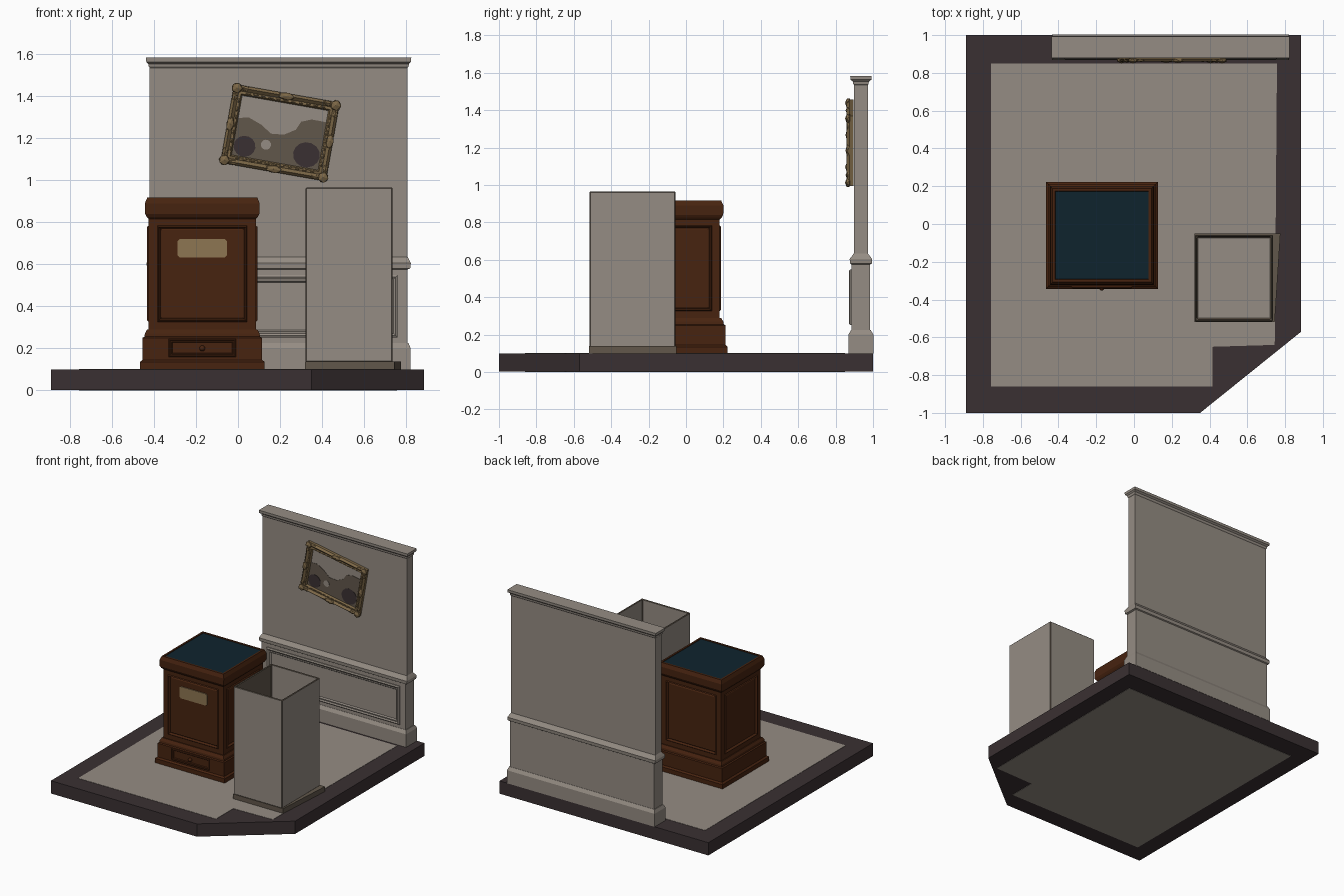
import bpy, bmesh, math
from mathutils import Matrix, Vector

if "Cube" in bpy.data.objects:
    bpy.data.objects.remove(bpy.data.objects["Cube"], do_unlink=True)


def material(name, r, g, b):
    m = bpy.data.materials.new(name)
    m.use_nodes = True
    m.diffuse_color = (r, g, b, 1)
    m.node_tree.nodes["Principled BSDF"].inputs["Base Color"].default_value = (r, g, b, 1)
    return m


PLASTER = material("warm grey plaster", .30, .264, .228)
STONE = material("dark stone", .042, .030, .032)
WOOD = material("brown wood", .063, .017, .005)
GLASS = material("deep blue", .0045, .017, .027)
GOLD = material("old gold", .20, .135, .062)
TAN = material("tan label", .27, .18, .085)
TAUPE = material("worn taupe", .12, .095, .07)


def finish(name, bm, mats, matrix=None):
    bmesh.ops.recalc_face_normals(bm, faces=bm.faces)
    me = bpy.data.meshes.new(name)
    bm.to_mesh(me)
    bm.free()
    for m in mats:
        me.materials.append(m)
    ob = bpy.data.objects.new(name, me)
    bpy.context.collection.objects.link(ob)
    ob.matrix_world = matrix or Matrix()
    return ob


def loft(rings, closed=False):
    """Stack rectangles (half x, half y, z); capped, or closed into a frame."""
    bm = bmesh.new()
    signs = ((-1, -1), (1, -1), (1, 1), (-1, 1))
    vs = [[bm.verts.new((sx * hx, sy * hy, z)) for sx, sy in signs] for hx, hy, z in rings]
    pairs = list(zip(vs, vs[1:])) + ([(vs[-1], vs[0])] if closed else [])
    for a, b in pairs:
        for i in range(4):
            j = (i + 1) % 4
            bm.faces.new((a[i], a[j], b[j], b[i]))
    if not closed:
        bm.faces.new(vs[0])
        bm.faces.new(vs[-1])
    bmesh.ops.recalc_face_normals(bm, faces=bm.faces)
    return bm


def prism(name, points, z0, z1, mat, matrix=None):
    bm = bmesh.new()
    f = bm.faces.new([bm.verts.new((x, y, z0)) for x, y in points])
    ext = bmesh.ops.extrude_face_region(bm, geom=[f], use_keep_orig=True)
    top = [v for v in ext["geom"] if isinstance(v, bmesh.types.BMVert)]
    bmesh.ops.translate(bm, verts=top, vec=(0, 0, z1 - z0))
    return finish(name, bm, [mat], matrix)


def ellipse(cx, cy, rx, ry, n=14):
    return [(cx + rx * math.cos(i * math.tau / n), cy + ry * math.sin(i * math.tau / n)) for i in range(n)]


def moulding(name, hx, hy, bar, depth, mat, matrix):
    """Mitred frame lying on its local xy plane."""
    prof = ((0, 0), (0, .6), (.25, 1), (.55, .6), (.8, .7), (1, 0))
    bm = loft([(hx - t * bar, hy - t * bar, h * depth) for t, h in prof], closed=True)
    return finish(name, bm, [mat], matrix)


def facing_front(x, y, z, roll=0):
    return (Matrix.Translation((x, y, z)) @ Matrix.Rotation(math.pi / 2, 4, 'X')
            @ Matrix.Rotation(math.radians(roll), 4, 'Z'))


# Ground slab with a pale floor let into it
prism("ground_slab", [(-.89, -1), (.35, -1), (.885, -.57), (.885, 1), (-.89, 1)], .002, .1, STONE)
prism("floor", [(-.757, -.86), (.415, -.86), (.415, -.65), (.745, -.64), (.757, .85), (-.757, .85)],
      0, .102, PLASTER)

# Wall with baseboard, chair rail and cornice
WX, WY = .1935, .935
wall_rings = [(.628, .067, .1), (.628, .067, .2), (.618, .052, .225), (.613, .050, .225),
              (.613, .050, .575), (.626, .058, .58), (.629, .060, .605), (.622, .048, .62),
              (.6135, .037, .635), (.6135, .037, 1.535), (.618, .041, 1.54), (.62, .043, 1.553),
              (.630, .056, 1.563), (.631, .057, 1.583)]
finish("wall", loft(wall_rings), [PLASTER], Matrix.Translation((WX, WY, 0)))
moulding("wall_panel_trim", .565, .148, .035, .014, PLASTER, facing_front(WX, WY - .05, .4))

# Wooden pedestal
PX, PY = -.17, -.06
at_pedestal = Matrix.Translation((PX, PY, 0))
base_rings = [(.297, .283, .1), (.297, .283, .135), (.284, .271, .145), (.284, .271, .25),
              (.275, .262, .255), (.273, .26, .27), (.262, .247, .29)]
finish("pedestal_base", loft(base_rings), [WOOD], at_pedestal)
body = loft([(.255, .24, .285), (.255, .24, .825)])
sides = [f for f in body.faces if abs(f.normal.z) < .5]
for thick, depth in ((.058, 0), (.008, .007), (.012, -.016), (.01, .004)):
    bmesh.ops.inset_individual(body, faces=sides, thickness=thick, depth=depth)
finish("pedestal_body", body, [WOOD], at_pedestal)
lid_rings = [(.255, .24, .815), (.264, .25, .825), (.272, .259, .84), (.273, .26, .89),
             (.262, .248, .917), (.248, .234, .917), (.246, .232, .908)]
finish("pedestal_lid", loft(lid_rings), [WOOD], at_pedestal)
finish("lid_inset", loft([(.246, .232, .907), (.246, .232, .913)]), [GLASS], at_pedestal)

# Drawer, knob and label on the pedestal front
moulding("drawer_trim", .16, .043, .018, .01, WOOD, facing_front(PX, PY - .271, .202))
bm = bmesh.new()
bmesh.ops.create_uvsphere(bm, u_segments=10, v_segments=6, radius=.014)
knob = finish("drawer_knob", bm, [WOOD], facing_front(PX, PY - .279, .2))
for p in knob.data.polygons:
    p.use_smooth = True
label = [(sx * a, sy * b) for sx, sy, flip in ((1, 1, 0), (-1, 1, 1), (-1, -1, 0), (1, -1, 1))
         for a, b in (((.118, .034), (.106, .045)) if not flip else ((.106, .045), (.118, .034)))]
prism("label_plate", label, 0, .008, TAN, facing_front(PX, PY - .234, .676))

# Open box: worn rim and one worn inner side
bm = loft([(.207, .229, .135), (.207, .229, .966), (.195, .217, .966), (.195, .217, .15)])
for f in bm.faces:
    c = f.calc_center_median()
    inner_side = f.normal.x > .5 and c.x < 0
    rim = f.normal.z > .5 and c.z > .9
    f.material_index = int(inner_side or rim)
box = finish("open_box", bm, [PLASTER, TAUPE], Matrix.Translation((.529, -.286, 0)))
wear = box.modifiers.new("worn_edges", 'BEVEL')
wear.width = .005
wear.segments = 1
wear.material = 1
prism("box_plinth", [(.32, -.518), (.745, -.518), (.775, -.05), (.32, -.05)], .1, .138, TAUPE)

# Tilted picture in a carved frame
hang = facing_front(.2, .895, 1.226, -10)
HX, HY = .255, .19
moulding("picture_frame", HX, HY, .05, .036, GOLD, hang)
bm = bmesh.new()


def ornament(x, y, z, rx, ry, rz):
    bmesh.ops.create_icosphere(bm, subdivisions=1, radius=1, matrix=Matrix.Translation((x, y, z))
                               @ Matrix.Diagonal((rx, ry, rz, 1)))


for s in (-1, 1):
    for t in (-1, 1):
        ornament(s * (HX - .016), t * (HY - .016), .028, .028, .028, .017)
        ornament(s * (HX - .058), t * (HY - .012), .026, .024, .013, .012)
        ornament(s * (HX - .012), t * (HY - .058), .026, .013, .024, .012)
    ornament(0, s * (HY - .014), .028, .045, .02, .014)
    ornament(s * (HX - .014), 0, .028, .02, .04, .014)
    for k in range(-5, 6):
        ornament(k * .036, s * (HY - .034), .022, .014, .007, .008)
    for k in range(-3, 4):
        ornament(s * (HX - .034), k * .038, .022, .007, .014, .008)
finish("frame_carving", bm, [GOLD], hang)

# Painted scene as thin plates
prism("canvas", [(-.21, -.146), (.21, -.146), (.21, .146), (-.21, .146)], .002, .008, PLASTER, hang)
hills = [(-.209, -.145), (.209, -.145), (.209, .087), (.138, .088), (.09, .069), (.072, .027),
         (.02, -.006), (-.041, -.012), (-.095, .022), (-.157, .045), (-.209, .035)]
prism("painted_hills", hills, .008, .010, TAUPE, hang)
prism("painted_bush_left", ellipse(-.155, -.093, .052, .05), .010, .012, STONE, hang)
prism("painted_bush_right", ellipse(.142, -.082, .064, .06), .010, .012, STONE, hang)
prism("painted_moon", ellipse(-.056, -.068, .024, .024), .010, .012, PLASTER, hang)
